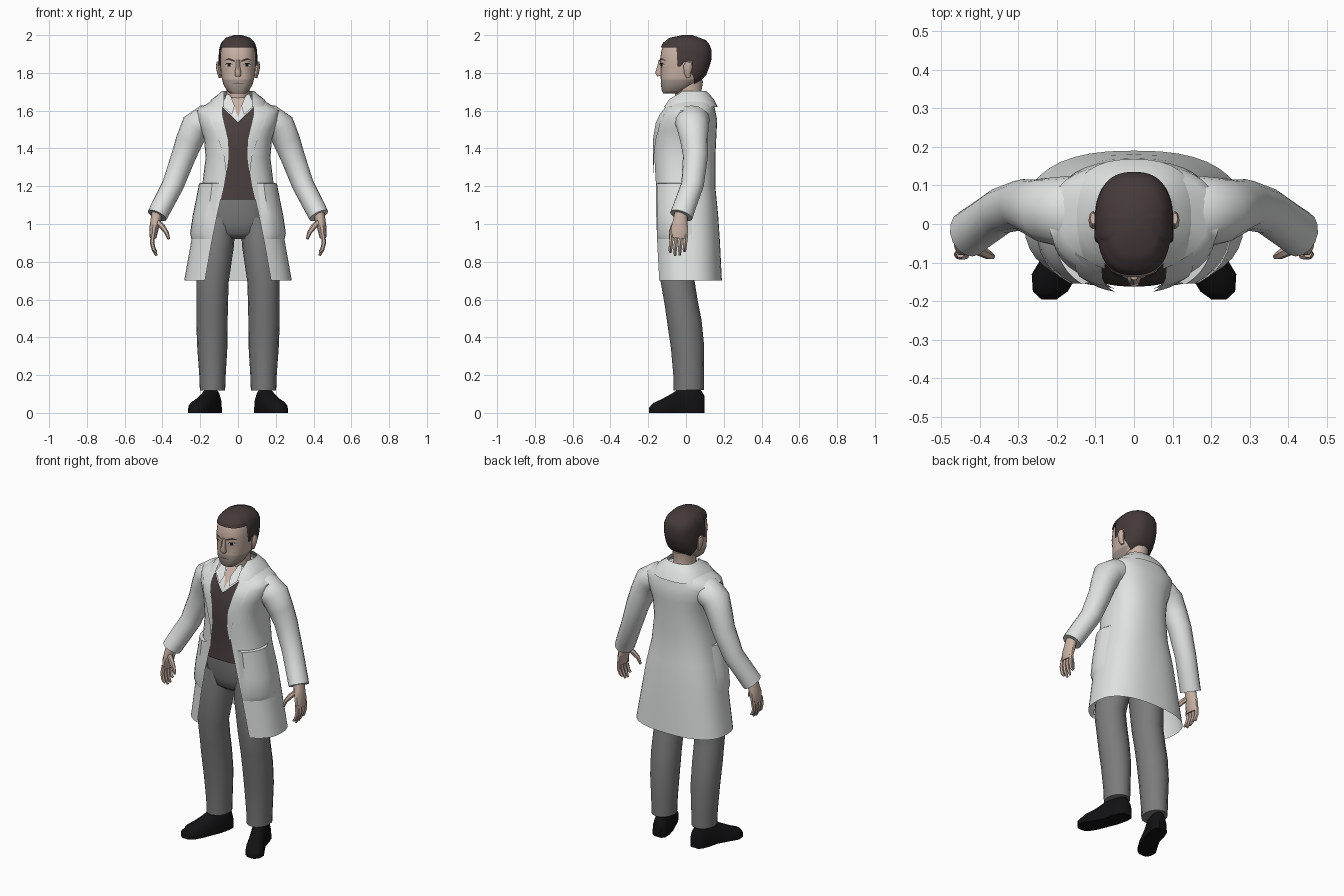
import bpy, math
from mathutils import Vector

if "Cube" in bpy.data.objects:
    bpy.data.objects.remove(bpy.data.objects["Cube"])


def material(name, r, g, b):
    m = bpy.data.materials.new(name)
    m.diffuse_color = (r, g, b, 1)
    m.use_nodes = True
    m.node_tree.nodes["Principled BSDF"].inputs["Base Color"].default_value = m.diffuse_color
    return m


COAT = material("coat_white", .74, .77, .75)
SHIRT = material("shirt_white", .78, .8, .8)
VEST = material("vest_brown", .07, .05, .05)
TROUSER = material("trouser_grey", .2, .2, .2)
HAIR = material("hair_brown", .06, .042, .042)
SKIN = material("skin", .58, .44, .37)
STUBBLE = material("stubble", .38, .31, .27)
SHOE = material("shoe_black", .006, .006, .007)
EYE = material("eye_dark", .01, .008, .008)


def build(name, verts, faces, mat, mirror=False, angle=50):
    me = bpy.data.meshes.new(name)
    me.from_pydata([tuple(v) for v in verts], [], faces)
    me.materials.append(mat)
    ob = bpy.data.objects.new(name, me)
    bpy.context.collection.objects.link(ob)
    bpy.ops.object.select_all(action='DESELECT')
    ob.select_set(True)
    bpy.context.view_layer.objects.active = ob
    bpy.ops.object.mode_set(mode='EDIT')
    bpy.ops.mesh.select_all(action='SELECT')
    bpy.ops.mesh.normals_make_consistent(inside=False)
    bpy.ops.object.mode_set(mode='OBJECT')
    bpy.ops.object.shade_smooth_by_angle(angle=math.radians(angle))
    if mirror:
        ob.modifiers.new("mirror", 'MIRROR')
    return ob


def grid(name, rows, mat, closed=False, mirror=False, angle=50):
    """Skin equal-length rows of points; closed rows also get end caps."""
    n = len(rows[0])
    verts = [p for r in rows for p in r]
    faces = [(i * n + j, i * n + (j + 1) % n, (i + 1) * n + (j + 1) % n, (i + 1) * n + j)
             for i in range(len(rows) - 1) for j in range(n if closed else n - 1)]
    if closed:
        faces += [tuple(range(n))[::-1], tuple(range(len(verts) - n, len(verts)))]
    return build(name, verts, faces, mat, mirror, angle)


def tube(name, pts, mat, n=14, mirror=True):
    """Loft ellipses along a path of (x, y, z, side radius, depth radius)."""
    c = [Vector(p[:3]) for p in pts]
    rows = []
    for i, p in enumerate(pts):
        d = (c[min(i + 1, len(c) - 1)] - c[max(i - 1, 0)]).normalized()
        v = Vector((0, 1, 0))
        v = (v - d * v.dot(d)).normalized()
        u = v.cross(d)
        rows.append([c[i] + u * p[3] * math.cos(a) + v * p[4] * math.sin(a)
                     for a in (2 * math.pi * k / n for k in range(n))])
    return grid(name, rows, mat, True, mirror)


# Section tables: height, half width, front y, back y, half opening
P = .8
BODY = [(.70, .285, -.165, .19, .175), (.9, .25, -.17, .18, .14), (1.05, .225, -.17, .17, .11),
        (1.2, .19, -.165, .155, .075), (1.35, .172, -.17, .155, .05), (1.45, .18, -.17, .16, .055),
        (1.55, .215, -.155, .165, .08), (1.6, .22, -.125, .155, .09), (1.64, .16, -.09, .145, .085),
        (1.68, .095, -.06, .12, .07)]
HEAD = [(1.69, .04, -.12, -.03), (1.705, .058, -.128, .0), (1.74, .078, -.133, .05),
        (1.78, .088, -.134, .095), (1.83, .093, -.132, .115), (1.865, .094, -.138, .125),
        (1.92, .092, -.13, .126), (1.955, .08, -.115, .112), (1.98, .055, -.08, .08),
        (1.993, .012, -.01, .025)]


def section(tab, z):
    z = min(max(z, tab[0][0]), tab[-1][0])
    for a, b in zip(tab, tab[1:]):
        if z <= b[0]:
            t = (z - a[0]) / (b[0] - a[0])
            return [p + (q - p) * t for p, q in zip(a, b)]


def surf(tab, phi, z, off=0):
    """Point on the section; phi runs -90 (front) to 90 (back) on the +x side."""
    s = section(tab, z)
    c, q = max(math.cos(phi), 0), math.sin(phi)
    return Vector(((s[1] + off) * c ** P, (s[2] + s[3]) / 2 +
                   ((s[3] - s[2]) / 2 + off) * math.copysign(abs(q) ** P, q), z))


def phi_at(tab, x, z):
    return -math.acos(min(1, abs(x) / section(tab, z)[1]) ** (1 / P))


def front(tab, x, z, off=0):
    p = surf(tab, phi_at(tab, x, z), z, off)
    return Vector((x, p.y, z))


def plate(name, tab, outline, off, mat, mirror=True):
    build(name, [front(tab, x, z, off) for x, z in outline], [tuple(range(len(outline)))], mat, mirror)


def half_ring(tab, z, x0, n=16, off=0):
    a = phi_at(tab, x0, z)
    return [surf(tab, a + (math.pi / 2 - a) * k / n, z, off) for k in range(n + 1)]


def full_ring(tab, z, n=32, off=0):
    h = [surf(tab, -math.pi / 2 + math.pi * k / (n // 2), z, off) for k in range(n // 2 + 1)]
    return h + [Vector((-p.x, p.y, p.z)) for p in h[-2:0:-1]]


# Coat shell, open at the front
heights = [s[0] for s in BODY] + [.8, 1.12, 1.28, 1.5, 1.58, 1.62]
grid("coat", [half_ring(BODY, z, section(BODY, z)[4]) for z in sorted(heights)], COAT, mirror=True)

# Lapels lying on the chest
rows = []
for k in range(9):
    z = 1.27 + k * .044
    x0, w = section(BODY, z)[4] - .004, min(.07, .004 + k * .012)
    rows.append([front(BODY, x0 + w * j / 4, z, .008) for j in range(5)])
grid("lapel", rows, COAT, mirror=True)

# Turned-down collar
COLLAR = [(1.62, .165, -.125, .168), (1.66, .14, -.1, .148), (1.69, .1, -.06, .122), (1.705, .085, -.05, .105)]
grid("coat_collar", [half_ring(COLLAR, z, .075) for z in (1.62, 1.66, 1.69, 1.705)], COAT, mirror=True)

# Patch pockets on the hips
rows = []
for z, o in ((.92, 0), (.95, .012), (1.05, .014), (1.13, .016), (1.215, .018), (1.217, 0)):
    rows.append([surf(BODY, math.radians(-62 + 68 * j / 8), z, 0 if j in (0, 8) else o) for j in range(9)])
grid("pocket", rows, COAT, mirror=True, angle=35)

# Sleeves
tube("sleeve", [(.11, .03, 1.555, .07, .085), (.17, .03, 1.55, .082, .095), (.225, .035, 1.515, .08, .085),
                (.258, .043, 1.44, .072, .073), (.288, .05, 1.36, .065, .066), (.343, .035, 1.21, .058, .06),
                (.4, -.005, 1.1, .056, .06), (.428, -.025, 1.045, .054, .062)], COAT, 16)

# Shirt, vest and open shirt collar
grid("shirt", [full_ring(BODY, z, off=-.02) for z in (1.3, 1.45, 1.55, 1.6, 1.64, 1.665)], SHIRT, True)
rows = []
for k in range(9):
    rows.append([])
    for j in range(13):
        x = .12 * (j - 6) / 6
        top = 1.54 + .085 * min(abs(x), .09) / .09
        rows[-1].append(front(BODY, x, 1.13 + (top - 1.13) * k / 8, -.008))
grid("vest", rows, VEST)
plate("shirt_collar", BODY, [(.018, 1.625), (.032, 1.58), (.085, 1.625), (.06, 1.69), (.04, 1.68)], -.002, SHIRT)
plate("throat", BODY, [(0, 1.565), (.02, 1.62), (.035, 1.67), (0, 1.67)], -.012, SKIN)

# Trousers
HIPS = [(.92, .07, -.08, .05), (.95, .14, -.12, .09), (1.05, .17, -.14, .12), (1.18, .16, -.145, .12)]
grid("trouser_hips", [full_ring(HIPS, z) for z in (.92, .95, 1.0, 1.05, 1.12, 1.18)], TROUSER, True)
tube("trouser_leg", [(.095, -.015, 1.02, .08, .11), (.112, -.03, .9, .092, .108), (.135, -.045, .7, .086, .09),
                     (.137, -.025, .58, .084, .088), (.138, -.008, .48, .083, .091), (.136, .008, .35, .08, .088),
                     (.135, .014, .2, .07, .081), (.135, .015, .12, .067, .08)], TROUSER, 16)

# Shoes: arched sections with flat soles, toes turned out
rows = []
for y, x, w, h in ((.098, .125, .026, .09), (.08, .127, .042, .12), (.04, .135, .05, .14), (-.02, .15, .05, .14),
                   (-.07, .175, .054, .105), (-.13, .205, .06, .072), (-.175, .217, .045, .052),
                   (-.195, .22, .02, .028)):
    arch = [Vector((x + w * math.cos(a), y, .02 + (h - .02) * math.sin(a)))
            for a in (math.pi * k / 8 for k in range(9))]
    rows.append(arch + [Vector((x - w, y, 0)), Vector((x + w, y, 0))])
grid("shoe", rows, SHOE, True, True)

# Hands
tube("palm", [(.425, -.025, 1.07, .03, .034), (.435, -.03, 1.02, .028, .04), (.446, -.035, .97, .024, .048),
              (.45, -.038, .925, .017, .045)], SKIN, 10)
for i, tip in enumerate((.85, .832, .835, .855)):
    y = -.075 + i * .025
    tube("finger", [(.45, y, .945, .012, .013), (.455, y - .004, .9, .012, .012),
                    (.446, y - .008, .865, .011, .011), (.432, y - .008, tip, .006, .007)], SKIN, 6)
tube("thumb", [(.43, -.05, 1.015, .014, .016), (.4, -.068, .985, .015, .015), (.378, -.08, .955, .012, .012),
               (.366, -.084, .92, .007, .007)], SKIN, 6)

# Neck and head, jaw faces shaded with stubble
tube("neck", [(0, .035, 1.6, .075, .085), (0, .015, 1.66, .062, .074), (0, .01, 1.7, .06, .07),
              (0, .02, 1.77, .062, .072)], SKIN, 16, False)
head = grid("head", [full_ring(HEAD, z) for z in (1.69, 1.705, 1.74, 1.765, 1.78, 1.83, 1.865, 1.92, 1.955, 1.98,
                                                  1.993)], SKIN, True)
head.data.materials.append(STUBBLE)
for f in head.data.polygons:
    if f.center.z < 1.764 and f.center.y < .02:
        f.material_index = 1
tube("nose", [(0, -.135, 1.868, .01, .01), (0, -.138, 1.835, .011, .014), (0, -.143, 1.8, .017, .02),
              (0, -.138, 1.785, .017, .014)], SKIN, 8, False)
tube("ear", [(.094, .012, 1.775, .008, .01), (.1, .008, 1.8, .011, .018), (.106, .01, 1.835, .012, .024),
             (.106, .014, 1.858, .007, .015)], SKIN, 8)

# Face details as thin plates
plate("eye_white", HEAD, [(.028, 1.838), (.04, 1.848), (.056, 1.848), (.066, 1.838), (.05, 1.832)], .004, SHIRT)
plate("iris", HEAD, [(.04, 1.833), (.04, 1.849), (.055, 1.849), (.055, 1.833)], .006, EYE)
plate("eyelid", HEAD, [(.026, 1.843), (.04, 1.853), (.058, 1.853), (.07, 1.841), (.056, 1.848), (.04, 1.848)],
      .007, EYE)
plate("brow", HEAD, [(.016, 1.858), (.018, 1.868), (.05, 1.879), (.074, 1.866), (.05, 1.868)], .005, HAIR)
plate("mouth", HEAD, [(0, 1.743), (0, 1.748), (.028, 1.746), (.03, 1.743)], .003, HAIR)

# Hair cap with hairline, sideburns and nape


def hairline(y):
    if y < -.052:
        return 1.935
    if y < -.012:
        return 1.835
    if y < .032:
        return 1.86
    return max(1.735, 1.80 - (y - .032) * .9)


rows = []
for j in range(33):
    phi = -math.pi / 2 + math.pi * j / 32
    low = hairline(surf(HEAD, phi, 1.85).y)
    col = []
    for k in range(11):
        z = low + (1.993 - low) * k / 10
        p = surf(HEAD, phi, z, .009)
        col.append(Vector((p.x, p.y, z + .007 * k / 10)))
    rows.append(col + [Vector((0, .01, 2.0))])
grid("hair", rows, HAIR, mirror=True)
